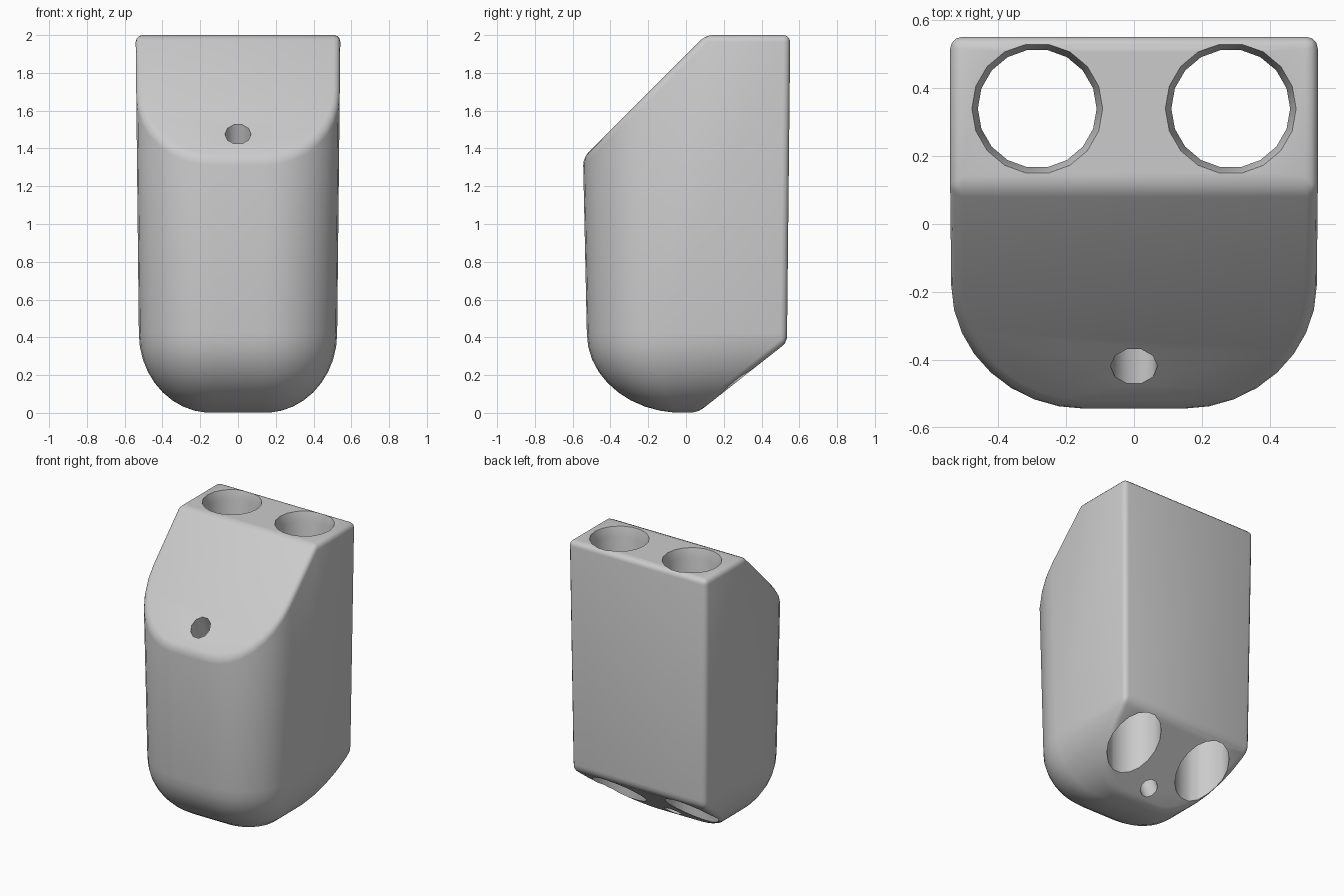
import bpy, bmesh, math
from mathutils import Vector

cube = bpy.data.objects.get("Cube")
if cube:
    bpy.data.objects.remove(cube, do_unlink=True)

grey = bpy.data.materials.new("plain grey")
grey.use_nodes = True
colour = (0.6, 0.6, 0.6, 1)
grey.diffuse_color = colour
grey.node_tree.nodes["Principled BSDF"].inputs["Base Color"].default_value = colour


def add_object(name, bm):
    bmesh.ops.recalc_face_normals(bm, faces=bm.faces)
    mesh = bpy.data.meshes.new(name)
    bm.to_mesh(mesh)
    bm.free()
    mesh.materials.append(grey)
    obj = bpy.data.objects.new(name, mesh)
    bpy.context.collection.objects.link(obj)
    return obj


def loft(bm, rings):
    """Skin a stack of closed rings and cap both ends."""
    rows = [[bm.verts.new(p) for p in ring] for ring in rings]
    for a, b in zip(rows, rows[1:]):
        for i in range(len(a)):
            j = (i + 1) % len(a)
            bm.faces.new((a[i], a[j], b[j], b[i]))
    bm.faces.new(rows[0][::-1])
    bm.faces.new(rows[-1])


def body_ring(z, f, grow):
    """D-shaped section: square back, rounded front corners."""
    width, front, back = 0.14 + 0.385 * f + grow, -0.02 - 0.505 * f - 2 * grow, 0.535 + grow
    rx, ry = 0.39 * f, 0.37 * f
    right = []
    for i in range(9):
        a = math.pi / 2 * i / 8
        right.append((width - rx + rx * math.sin(a), front + ry - ry * math.cos(a), z))
    right.append((width, back, z))
    return right + [(-x, y, h) for x, y, h in reversed(right)]


def slice_off(bm, point, normal):
    """Remove everything on the normal side of a plane and close the cut."""
    geom = bm.verts[:] + bm.edges[:] + bm.faces[:]
    cut = bmesh.ops.bisect_plane(bm, geom=geom, plane_co=point, plane_no=normal, clear_outer=True)
    edges = [e for e in cut["geom_cut"] if isinstance(e, bmesh.types.BMEdge)]
    bmesh.ops.contextual_create(bm, geom=edges)


# Body: rounded bottom, gently flared wall, sloped front top and back bottom
bm = bmesh.new()
rings = []
for i in range(10):
    a = math.radians(4 + 86 * i / 9)
    rings.append(body_ring(0.42 * (1 - math.cos(a)), math.sin(a), 0))
rings.append(body_ring(2.0, 1, 0.017))
loft(bm, rings)
slice_off(bm, Vector((0, -0.56, 1.335)), Vector((0, -1, 1)))
slice_off(bm, Vector((0, 0.06, 0)), Vector((0, 0.37, -0.47)))
bmesh.ops.remove_doubles(bm, verts=bm.verts, dist=0.004)
body = add_object("body", bm)

bevel = body.modifiers.new("soft edges", "BEVEL")
bevel.width = 0.035
bevel.segments = 3
bevel.limit_method = "ANGLE"
bevel.angle_limit = math.radians(32)


def bore(name, start, end, radii, sides):
    """Round cutter from start to end; radii are (fraction, radius) pairs."""
    start, end = Vector(start), Vector(end)
    turn = (end - start).to_track_quat("Z", "Y")
    rings = []
    for t, r in radii:
        mid = start.lerp(end, t)
        angles = [2 * math.pi * i / sides for i in range(sides)]
        rings.append([mid + turn @ Vector((r * math.cos(a), r * math.sin(a), 0)) for a in angles])
    bm = bmesh.new()
    loft(bm, rings)
    cutter = add_object(name, bm)
    cutter.hide_render = True
    mod = body.modifiers.new(name, "BOOLEAN")
    mod.operation = "DIFFERENCE"
    mod.solver = "EXACT"
    mod.object = cutter
    return cutter


# Two upright bores with flared mouths, and a slanting channel between them
cutters = [
    bore(side + "_bore", (x, 0.34, 2.1), (x, 0.34, -0.1),
         [(0, 0.2), (0.045, 0.193), (0.075, 0.175), (1, 0.175)], 18)
    for side, x in (("left", 0.285), ("right", -0.285))
]
cutters.append(bore("channel", (0, -0.47, 1.6), (0, 0.19, -0.03), [(0, 0.07), (1, 0.06)], 10))

# Apply the cuts and drop the cutters
bpy.context.view_layer.objects.active = body
body.select_set(True)
for mod in list(body.modifiers):
    bpy.ops.object.modifier_apply(modifier=mod.name)
for cutter in cutters:
    bpy.data.objects.remove(cutter, do_unlink=True)
bpy.ops.object.shade_smooth_by_angle(angle=math.radians(40))
